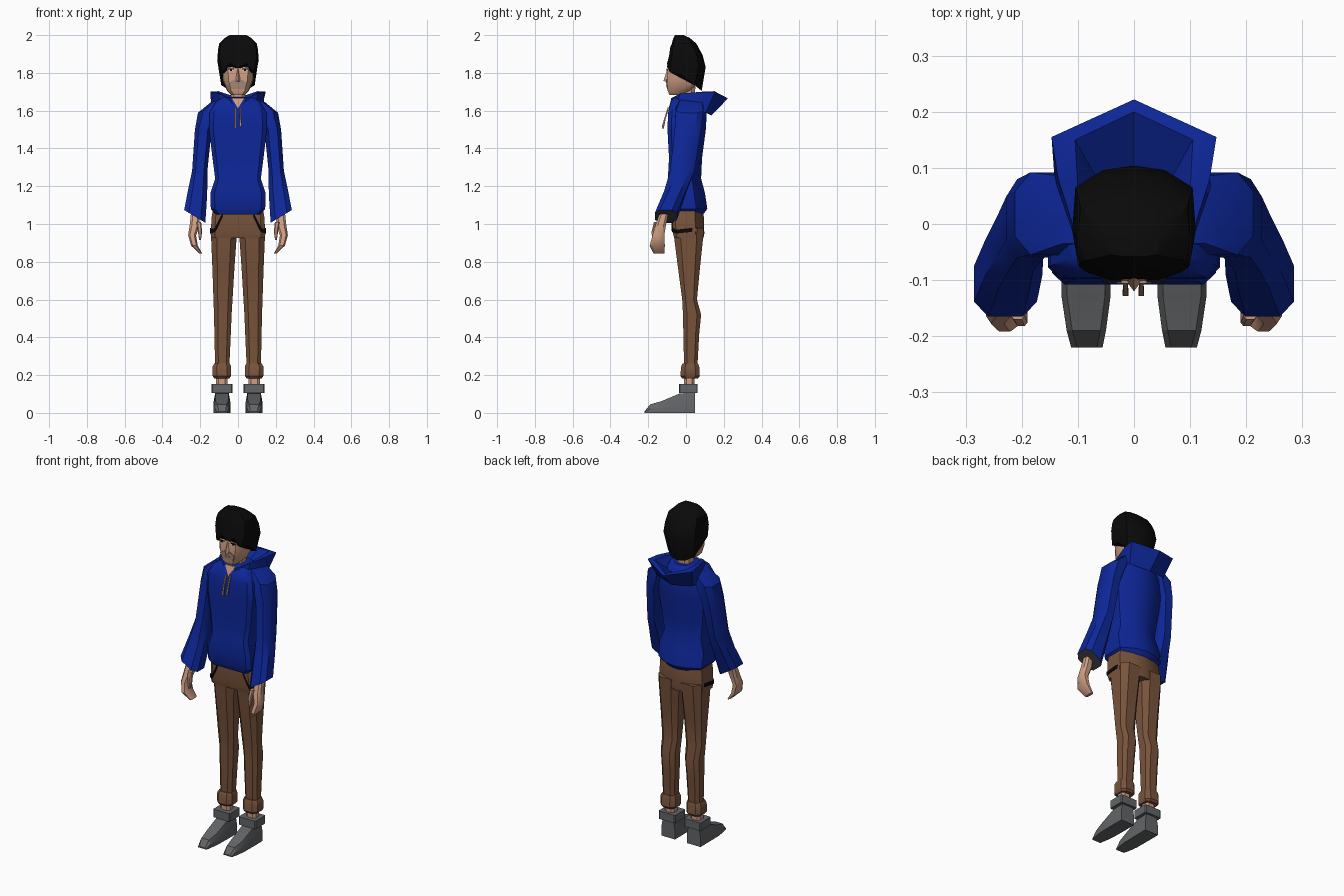
import bpy, bmesh, math
from mathutils import Vector


def material(name, rgb):
    m = bpy.data.materials.new(name)
    m.diffuse_color = (*rgb, 1)
    return m


BLUE = material("hoodie blue", (0.004, 0.02, 0.32))
BROWN = material("trouser brown", (0.19, 0.088, 0.045))
SKIN = material("skin", (0.62, 0.34, 0.23))
BLACK = material("hair black", (0.003, 0.003, 0.003))
GREY = material("shoe grey", (0.125, 0.13, 0.135))
STUBBLE = material("stubble", (0.40, 0.26, 0.19))
WHITE = material("eye white", (0.7, 0.62, 0.58))
TAN = material("cord tan", (0.42, 0.25, 0.15))
LINING = material("sleeve lining", (0.05, 0.05, 0.06))


def finish(name, bm, mats, angle=35):
    bmesh.ops.recalc_face_normals(bm, faces=bm.faces)
    me = bpy.data.meshes.new(name)
    bm.to_mesh(me)
    bm.free()
    for m in mats:
        me.materials.append(m)
    me.shade_smooth()
    me.set_sharp_from_angle(angle=math.radians(angle))
    ob = bpy.data.objects.new(name, me)
    bpy.context.collection.objects.link(ob)
    return ob


def skin_rings(name, rings, mats, side=1, end_mat=0, caps=True, closed=True, angle=35):
    """Bridge a list of equal-length point rings; side=-1 mirrors in x."""
    bm = bmesh.new()
    vs = [[bm.verts.new((p[0] * side, p[1], p[2])) for p in r] for r in rings]
    n = len(rings[0])
    for a, b in zip(vs, vs[1:]):
        for i in range(n if closed else n - 1):
            j = (i + 1) % n
            bm.faces.new((a[i], a[j], b[j], b[i]))
    if caps:
        bm.faces.new(vs[0])
        bm.faces.new(vs[-1]).material_index = end_mat
    return finish(name, bm, mats, angle)


def sym(half):
    """Right half of a profile, front to back, completed by its mirror."""
    return half + [(-x, y) for x, y in reversed(half) if x > 0]


BODY = sym([(.85, -1), (1, -.8), (1, .45), (.5, .85), (0, 1)])
OCT = sym([(.55, -1), (1, -.55), (1, .55), (.55, 1)])
BOX = sym([(.9, -1), (1, -.9), (1, .9), (.9, 1)])
FACE = sym([(.62, -1), (.95, -.6), (1, 0), (.9, .7), (.45, 1)])
HAIR = sym([(0, -.97), (.45, -1), (.9, -.85), (1, -.2), (.95, .6), (.5, .92), (0, 1)])


def section(profile, z, x0, x1, y0, y1, tx=0, ty=0):
    cx, cy, hx, hy = (x0 + x1) / 2, (y0 + y1) / 2, (x1 - x0) / 2, (y1 - y0) / 2
    return [(cx + u * hx, cy + v * hy, z + u * hx * tx + v * hy * ty) for u, v in profile]


def loft(name, profile, rows, mats, side=1, **kw):
    return skin_rings(name, [section(profile, *r) for r in rows], mats, side, **kw)


def centred(rows):
    return [(r[0], -r[1], r[1], *r[2:]) for r in rows]


def plate(name, pts, mat, side=1, y=.006):
    """Thin plate from an outline in x, z lying at a given front depth."""
    return skin_rings(name, [[(x, d, z) for x, d, z in pts],
                             [(x, d + y, z) for x, d, z in pts]], [mat], side, angle=10)


def rect(cx, cz, w, h, y, slope=0):
    return [(cx + i * w / 2, y, cz + j * h / 2 + i * slope)
            for i, j in ((-1, -1), (1, -1), (1, 1), (-1, 1))]


# Hoodie body
loft("hoodie_body", BODY, centred([
    (1.05, .118, -.085, .09), (1.08, .144, -.1, .113), (1.165, .146, -.108, .1),
    (1.24, .121, -.096, .08), (1.35, .135, -.09, .085), (1.5, .153, -.098, .105),
    (1.59, .15, -.095, .11), (1.65, .115, -.08, .095), (1.672, .075, -.06, .07)]), [BLUE])

# Hood: lower edge, outer rim, inner rim and floor, swept round the neck
hood_half = [
    [(0, .135, 1.575), (.12, .105, 1.59), (.14, .06, 1.60), (.1, -.05, 1.63), (.02, -.088, 1.615)],
    [(0, .222, 1.665), (.147, .155, 1.70), (.135, .08, 1.70), (.1, -.03, 1.69), (.045, -.078, 1.667)],
    [(0, .2, 1.668), (.105, .15, 1.703), (.1, .06, 1.695), (.075, -.025, 1.68), (.036, -.066, 1.66)],
    [(0, .075, 1.62), (.06, .07, 1.625), (.055, .03, 1.64), (.045, -.02, 1.64), (.015, -.075, 1.615)]]
hood = [[(-x, y, z) for x, y, z in reversed(r[1:])] + r for r in hood_half]
skin_rings("hood", hood, [BLUE], caps=False, closed=False)

# Neck and open collar
loft("neck", OCT, centred([(1.6, .04, -.05, .045), (1.66, .037, -.038, .045),
                           (1.73, .042, -.04, .05)]), [SKIN])
plate("collar_opening", [(-.034, -.075, 1.668), (0, -.093, 1.612), (.034, -.075, 1.668)], SKIN)

# Head and hair
loft("head", FACE, centred([
    (1.683, .035, -.088, -.02), (1.705, .058, -.097, .03), (1.76, .08, -.101, .065),
    (1.83, .088, -.096, .08), (1.87, .085, -.086, .08), (1.91, .07, -.06, .06)]), [SKIN])
hair = loft("hair", HAIR, centred([
    (1.778, .093, -.1, .083, 0, -.8), (1.86, .11, -.09, .104, 0, -.3),
    (1.915, .106, -.083, .088, 0, -.25), (1.955, .1, -.075, .055, 0, 0),
    (1.985, .07, -.067, .02, 0, .0), (2.0, .045, -.058, -.012)]), [BLACK], angle=30)
for v in hair.data.vertices:          # widow's peak and temples
    if v.co.z < 1.87 and v.co.y < -.05:
        if abs(v.co.x) < .02:
            v.co.z -= .022
        elif .07 < abs(v.co.x) < .095:
            v.co.z -= .035

# Face details
skin_rings("nose", [[(-.018, -.096, 1.752), (.018, -.096, 1.752), (0, -.12, 1.757)],
                    [(-.007, -.092, 1.82), (.007, -.092, 1.82), (0, -.099, 1.82)]], [SKIN])
plate("stubble_patch", [(-.035, -.101, 1.715), (.035, -.101, 1.715), (.046, -.105, 1.748),
                        (.02, -.106, 1.764), (-.02, -.106, 1.764), (-.046, -.105, 1.748)], STUBBLE)
plate("mouth", rect(0, 1.735, .036, .004, -.1065), TAN)
for s, tag in ((1, "right"), (-1, "left")):
    plate("eyebrow_" + tag, rect(.04, 1.833, .036, .007, -.101, -.002), BLACK, s)
    plate("eye_" + tag, rect(.038, 1.814, .028, .010, -.101), WHITE, s)
    plate("pupil_" + tag, rect(.038, 1.815, .010, .009, -.103), BLACK, s)
    plate("eyelid_" + tag, rect(.038, 1.82, .032, .004, -.104), BLACK, s)

# Drawstrings
for x, z, tag in ((-.015, 1.505, "left"), (.013, 1.515, "right")):
    w = .004
    skin_rings("drawstring_" + tag, [
        section(BOX, 1.618, x - w, x + w, -.096, -.088),
        section(BOX, 1.56, x - w, x + w, -.115, -.107),
        section(BOX, z, x - w * 1.3, x + w * 1.3, -.128, -.118)], [TAN])

# Pelvis
loft("trouser_seat", BODY, centred([(1.09, .13, -.072, .09), (1.04, .139, -.074, .094),
     (.95, .145, -.069, .097), (.925, .142, -.063, .092)]), [BROWN])

for s, tag in ((1, "right"), (-1, "left")):
    # Sleeve and hand
    loft("sleeve_" + tag, OCT, [
        (1.655, .07, .145, -.035, .085, -.3), (1.61, .09, .212, -.055, .092, -.35),
        (1.5, .14, .228, -.06, .08), (1.28, .162, .243, -.085, .045),
        (1.17, .163, .264, -.115, .0, .25), (1.04, .173, .285, -.165, -.048, .6)],
        [BLUE, LINING], s, end_mat=1)
    loft("hand_" + tag, OCT, [
        (1.07, .205, .248, -.135, -.09), (1.0, .202, .255, -.16, -.105),
        (.94, .222, .264, -.178, -.115), (.885, .213, .248, -.192, -.112),
        (.845, .19, .206, -.172, -.115)], [SKIN], s)
    loft("thumb_" + tag, OCT, [
        (1.01, .195, .22, -.17, -.14), (.96, .19, .212, -.182, -.155),
        (.915, .196, .206, -.18, -.163)], [SKIN], s)

    # Trouser leg and turn-up
    loft("trouser_leg_" + tag, OCT, [
        (.98, .002, .143, -.066, .094), (.92, .008, .142, -.062, .09),
        (.75, .02, .135, -.04, .072), (.6, .029, .13, -.02, .058),
        (.52, .034, .127, -.016, .08), (.42, .038, .125, -.014, .07),
        (.24, .046, .121, -.01, .06)], [BROWN], s)
    loft("turn_up_" + tag, OCT, [
        (.262, .043, .125, -.018, .064), (.245, .036, .135, -.026, .07),
        (.195, .037, .134, -.03, .073), (.183, .045, .126, -.02, .064)], [BROWN], s)

    # Pocket trim running from the waist round the hip
    trim = [(.085, -.078, 1.045), (.113, -.077, .99), (.125, -.075, .968),
            (.149, -.054, .96), (.149, .025, .968), (.126, .062, .972)]
    skin_rings("pocket_trim_" + tag, [
        [(x, y, z - .01), (x, y, z + .01), (x * .96, y * .9, z + .01), (x * .96, y * .9, z - .01)]
        for x, y, z in trim], [BLACK], s)

    # Ankle, shoe collar and shoe
    loft("ankle_" + tag, OCT, [(.21, .056, .117, -.01, .045), (.12, .056, .117, -.01, .045)], [SKIN], s)
    loft("shoe_collar_" + tag, BOX, [(.152, .03, .14, -.036, .062), (.104, .03, .14, -.036, .062)], [GREY], s)
    shoe = [(-.22, .008, .056, .112), (-.19, .045, .05, .12), (-.13, .062, .042, .129),
            (-.035, .102, .04, .13), (.048, .11, .04, .13)]
    skin_rings("shoe_" + tag, [
        [(a, y, 0), (b, y, 0), (b, y, h * .5), (b - .01, y, h), (a + .01, y, h), (a, y, h * .5)]
        for y, h, a, b in shoe], [GREY], s, angle=20)
